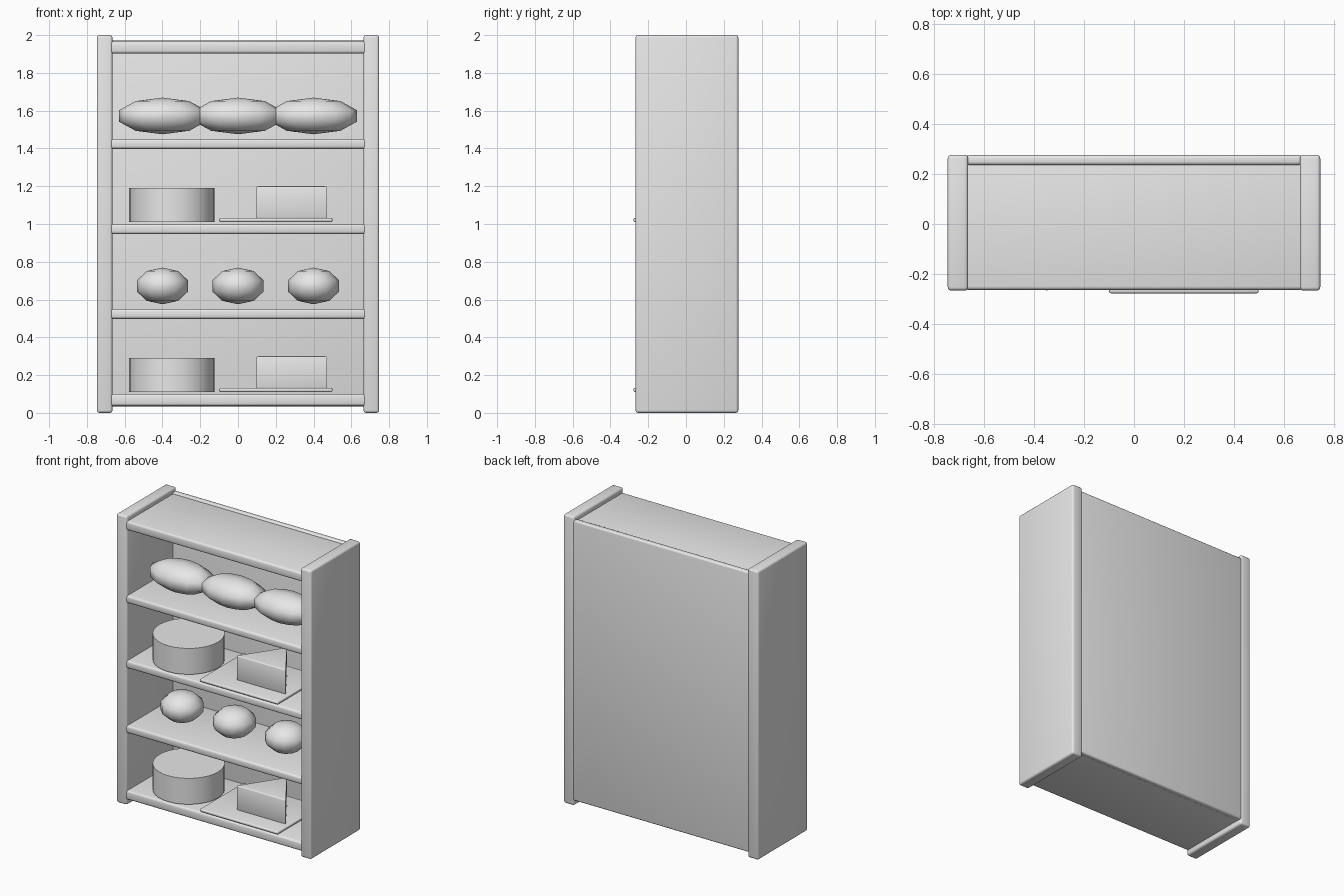
import bpy, bmesh, math
from mathutils import Matrix, Vector

cube = bpy.data.objects.get("Cube")
if cube:
    bpy.data.objects.remove(cube, do_unlink=True)

grey = bpy.data.materials.new("plain_grey")
grey.use_nodes = True
grey.diffuse_color = (0.8, 0.8, 0.8, 1)
grey.node_tree.nodes["Principled BSDF"].inputs["Base Color"].default_value = (0.8, 0.8, 0.8, 1)


def finish(name, bm, bevel=0, angle=40):
    """Turn a bmesh into a shaded object, optionally with rounded edges."""
    if bevel:
        bmesh.ops.bevel(bm, geom=list(bm.edges), offset=bevel, segments=3,
                        profile=0.5, affect='EDGES', clamp_overlap=True)
    bmesh.ops.recalc_face_normals(bm, faces=bm.faces)
    mesh = bpy.data.meshes.new(name)
    bm.to_mesh(mesh)
    bm.free()
    mesh.materials.append(grey)
    obj = bpy.data.objects.new(name, mesh)
    bpy.context.collection.objects.link(obj)
    bpy.ops.object.select_all(action='DESELECT')
    obj.select_set(True)
    bpy.context.view_layer.objects.active = obj
    bpy.ops.object.shade_smooth_by_angle(angle=math.radians(angle))
    return obj


def box(name, low, high, bevel):
    low, high = Vector(low), Vector(high)
    bm = bmesh.new()
    bmesh.ops.create_cube(bm, size=1, matrix=Matrix.Translation((low + high) / 2)
                          @ Matrix.Diagonal((high - low).to_4d()))
    return finish(name, bm, bevel)


def ball(name, center, radii):
    bm = bmesh.new()
    bmesh.ops.create_uvsphere(bm, u_segments=12, v_segments=5, radius=1,
                              matrix=Matrix.Translation(center)
                              @ Matrix.Diagonal((*radii, 1)))
    return finish(name, bm, angle=80)


def wheel(name, center, radius, height):
    bm = bmesh.new()
    bmesh.ops.create_cone(bm, cap_ends=True, segments=32, radius1=radius,
                          radius2=radius, depth=height,
                          matrix=Matrix.Translation(center))
    return finish(name, bm)


def wedge(name, corners, bottom, top):
    bm = bmesh.new()
    face = bm.faces.new([bm.verts.new((x, y, bottom)) for x, y in corners])
    extruded = bmesh.ops.extrude_face_region(bm, geom=[face])["geom"]
    bmesh.ops.translate(bm, vec=(0, 0, top - bottom),
                        verts=[v for v in extruded if isinstance(v, bmesh.types.BMVert)])
    return finish(name, bm, 0.008)


# Cabinet sides, back and horizontal boards
for side, x0, x1 in (("right", -0.747, -0.665), ("left", 0.665, 0.747)):
    box(side + "_side_panel", (x0, -0.267, 0), (x1, 0.277, 2), 0.014)
box("back_panel", (-0.675, 0.237, 0.035), (0.675, 0.276, 1.975), 0.012)
for name, low, high in (("bottom_board", 0.037, 0.1), ("low_shelf", 0.498, 0.55),
                        ("middle_shelf", 0.947, 1.0), ("high_shelf", 1.398, 1.45),
                        ("top_board", 1.903, 1.965)):
    box(name, (-0.68, -0.264, low), (0.68, 0.274, high), 0.014)

# Round cheese, tray and cheese wedge on two levels
for level, z in (("low", 0.105), ("high", 1.005)):
    wheel(level + "_cheese_wheel", (-0.35, -0.04, z + 0.095), 0.226, 0.18)
    box(level + "_tray", (-0.1, -0.278, z + 0.006), (0.5, 0.2, z + 0.027), 0.008)
    wedge(level + "_cheese_wedge", ((0.095, -0.155), (0.475, -0.155), (0.285, 0.13)),
          z + 0.022, z + 0.195)

# Bread loaves and buns
for i in range(3):
    x = 0.4 * (i - 1)
    ball(f"bun_{i + 1}", (x, -0.04, 0.672), (0.142, 0.142, 0.097))
    ball(f"loaf_{i + 1}", (x, -0.04, 1.572), (0.242, 0.142, 0.097))
